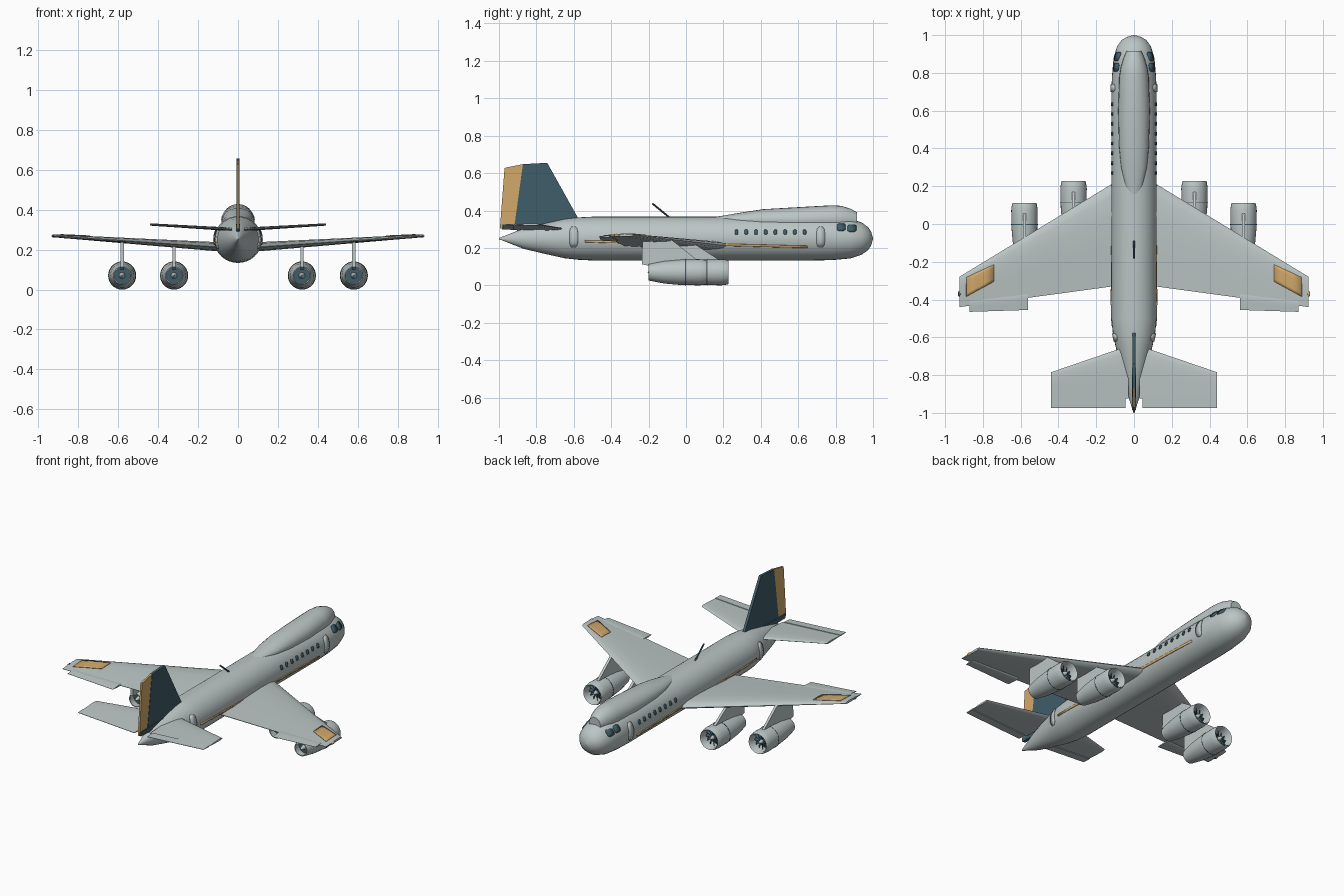
import bpy, bmesh, math
from mathutils import Vector

if "Cube" in bpy.data.objects:
    bpy.data.objects.remove(bpy.data.objects["Cube"])


def mat(name, c):
    m = bpy.data.materials.new(name)
    m.diffuse_color = (*c, 1)
    m.use_nodes = True
    m.node_tree.nodes["Principled BSDF"].inputs["Base Color"].default_value = m.diffuse_color
    return m


GREY = mat("hull_grey", (0.50, 0.56, 0.56))
DARK = mat("dark_teal", (0.05, 0.11, 0.14))
ORANGE = mat("orange", (0.65, 0.40, 0.15))


def make(name, verts, faces, m=GREY, angle=35, solid=0):
    me = bpy.data.meshes.new(name)
    me.from_pydata([tuple(v) for v in verts], [], faces)
    bm = bmesh.new()
    bm.from_mesh(me)
    bmesh.ops.recalc_face_normals(bm, faces=bm.faces)
    bm.to_mesh(me)
    bm.free()
    ob = bpy.data.objects.new(name, me)
    bpy.context.collection.objects.link(ob)
    me.materials.append(m)
    bpy.ops.object.select_all(action='DESELECT')
    bpy.context.view_layer.objects.active = ob
    ob.select_set(True)
    bpy.ops.object.shade_smooth_by_angle(angle=math.radians(angle))
    if solid:
        s = ob.modifiers.new("thickness", 'SOLIDIFY')
        s.thickness, s.offset = solid, 0
    return ob


def loft(name, rings, m=GREY, angle=35, caps=True):
    """Skin a list of equal-length closed rings."""
    n = len(rings[0])
    verts = [p for r in rings for p in r]
    faces = [(i*n+j, i*n+(j+1) % n, (i+1)*n+(j+1) % n, (i+1)*n+j)
             for i in range(len(rings)-1) for j in range(n)]
    if caps:
        faces += [tuple(range(n)), tuple(range(len(verts)-n, len(verts)))]
    return make(name, verts, faces, m, angle)


def ring(x, y, z, rx, rz, n=32):
    return [(x+rx*math.cos(2*math.pi*k/n), y, z+rz*math.sin(2*math.pi*k/n)) for k in range(n)]


def foil(x, y0, y1, z, t):
    """Airfoil section: leading edge y0, trailing edge y1, thickness t."""
    prof = [(0, 0), (.03, .28), (.12, .46), (.3, .5), (.55, .38), (.8, .18), (1, .04)]
    pts = prof + [(u, -v*.8) for u, v in prof[:0:-1]]
    return [(x, y0+(y1-y0)*u, z+v*t) for u, v in pts]


def plate(name, pts, half, x=0, m=GREY):
    """Side-profile polygon (y, z) extruded across x."""
    return loft(name, [[(x+s*half, y, z) for y, z in pts] for s in (-1, 1)], m)


# fuselage: y, half width, half height
HULL = [(1, .003, .003), (.99, .038, .036), (.975, .064, .06), (.94, .09, .086), (.88, .108, .106),
        (.78, .117, .115), (.68, .12, .117), (-.5, .12, .117), (-.58, .112, .113), (-.65, .097, .105),
        (-.78, .067, .076), (-.87, .043, .054), (-1, .003, .003)]
CZ = .25
loft("fuselage", [ring(0, y, CZ, a, b) for y, a, b in HULL])

# upper deck hump: y, half width, top z, bottom z
HUMP = [(.14, .02, .364, .345), (.2, .045, .373, .33), (.3, .068, .39, .31), (.41, .079, .407, .29),
        (.6, .084, .418, .28), (.78, .078, .428, .28), (.83, .07, .425, .28), (.88, .055, .41, .29),
        (.915, .04, .39, .30)]
loft("upper_deck", [ring(0, y, (t+b)/2, a, (t-b)/2, 24) for y, a, t, b in HUMP])


def hull_x(y, z):
    for (ya, a, b), (yb, c, d) in zip(HULL, HULL[1:]):
        if yb <= y <= ya:
            f = (ya-y)/(ya-yb)
            rx, rz = a+(c-a)*f, b+(d-b)*f
            return rx*math.sqrt(max(0, 1-((z-CZ)/rz)**2))


def patch(name, s, pairs, m, solid=.006):
    """Strip of (y, z) pairs wrapped onto the hull side s."""
    verts = [(s*(hull_x(y, z)+.001), y, z) for pr in pairs for y, z in pr]
    faces = [(2*i, 2*i+1, 2*i+3, 2*i+2) for i in range(len(pairs)-1)]
    make(name, verts, faces, m, 30, solid)


def rounded(y, z, w, h, n=8):
    out = []
    for i in range(n+1):
        v = -math.cos(math.pi*i/n)
        k = w/2*max(.45, (1-abs(v)**5)**.4 if abs(v) < 1 else 0)
        out.append(((y-k, z+v*h/2), (y+k, z+v*h/2)))
    return out


def tail_y(x):
    return -.305-.125*x/.925-.01


for s, side in ((1, "right"), (-1, "left")):
    # windows, doors and stripe
    for i in range(8):
        patch(f"{side}_cabin_window_{i}", s, rounded(.27+.052*i, .284, .018, .026), DARK)
    patch(f"{side}_cockpit_window_rear", s, rounded(.83, .31, .046, .038), DARK, .008)
    patch(f"{side}_cockpit_window_front", s, rounded(.887, .305, .048, .038), DARK, .008)
    for y, d in ((.72, "front"), (-.6, "rear")):
        patch(f"{side}_{d}_door", s, rounded(y, .258, .044, .108, 12), GREY, .008)
    patch(f"{side}_stripe", s, [((-.54+.119*i, .23-.003*i), (-.54+.119*i, .241-.003*i))
                                for i in range(11)], ORANGE)

    # wing
    def wing(x):
        f = (x-.12)/.805
        return .21-.49*f, tail_y(x), .213+.055*f, .05-.034*f
    secs = []
    for x in (.03, .12, .32, .58, .8, .925):
        y0, y1, z, t = wing(x)
        secs.append(foil(s*x, y0, y1, z, t))
    loft(f"{side}_wing", secs)
    # flap behind the trailing edge
    loft(f"{side}_flap", [foil(s*x, tail_y(x)+.03, y1, wing(x)[2]-.003, .012)
                          for x, y1 in ((.56, -.455), (.87, -.465))])

    # orange wing panel, just above the upper skin
    def skin(x, y, up):
        y0, y1, z, t = wing(x)
        u = (y-y0)/(y1-y0)
        prof = [(0, 0), (.03, .28), (.12, .46), (.3, .5), (.55, .38), (.8, .18), (1, .04)]
        for (a, b), (c, d) in zip(prof, prof[1:]):
            if a <= u <= c:
                return (s*x, y, z+t*(b+(d-b)*(u-a)/(c-a))+up)
    verts, n = [], 6
    for x, a, b in ((.742, -.215, -.305), (.79, -.237, -.331), (.84, -.26, -.358), (.888, -.283, -.385)):
        verts += [skin(x, a+(b-a)*k/n, .002) for k in range(n+1)]
    faces = [(r*(n+1)+k, r*(n+1)+k+1, (r+1)*(n+1)+k+1, (r+1)*(n+1)+k) for r in range(3) for k in range(n)]
    make(f"{side}_wing_panel", verts, faces, ORANGE, 35, .003)
    # wing tip light
    loft(f"{side}_tip_light", [ring(s*.925, -.37+.016*math.sin(a), .268, .008*math.cos(a), .008*math.cos(a), 12)
                               for a in (-1.5, -.9, -.4, 0, .4, .9, 1.5)], DARK if s < 0 else ORANGE)

    # tailplane and elevator
    loft(f"{side}_tailplane", [foil(s*.03, -.645, -.925, .300, .02), foil(s*.44, -.785, -.925, .325, .013)])
    plate_pts = [[(s*x, -.92, z+h), (s*x, -.975, z+.001), (s*x, -.975, z-.001), (s*x, -.92, z-h)]
                 for x, z, h in ((.045, .301, .005), (.44, .325, .004))]
    loft(f"{side}_elevator", plate_pts)

    # engines
    for ex, f, pos in ((.32, .228, "inner"), (.58, .112, "outer")):
        x, z, nm = s*ex, .07, f"{side}_{pos}_engine"

        def lathe(part, prof, m, caps=False, n=28):
            loft(nm+part, [ring(x, f+dy, z, r, r, n) for dy, r in prof], m, 35, caps)
        lathe("_nacelle", [(-.10, .05), (-.01, .056), (0, .062), (-.008, .066), (-.04, .07), (-.14, .068),
                           (-.23, .06), (-.312, .044), (-.312, .039), (-.25, .042)], GREY)
        lathe("_intake_band", [(-.113, .0695), (-.113, .0705), (-.117, .0705), (-.117, .0685)], DARK)
        lathe("_intake_back", [(-.075, .052), (-.08, .052)], DARK, True)
        lathe("_exhaust_back", [(-.27, .041), (-.265, .041)], DARK, True)
        lathe("_fan_hub", [(-.075, .016), (-.045, .014), (-.02, .007), (-.01, .001)], GREY, True, 16)
        lathe("_exhaust_cone", [(-.268, .016), (-.295, .011), (-.318, .002)], GREY, True, 16)
        # fan blades, one twisted quad each
        bv, bf = [], []
        for k in range(12):
            a = 2*math.pi*k/12
            d, t = Vector((math.cos(a), 0, math.sin(a))), Vector((-math.sin(a), 0, math.cos(a)))
            for r, w, q in ((.012, -.002, -.04), (.053, -.007, -.045), (.053, .007, -.06), (.012, .002, -.06)):
                bv.append(Vector((x, f+q, z))+d*r+t*w)
            bf.append(tuple(range(4*k, 4*k+4)))
        make(nm+"_fan_blades", bv, bf, DARK, 35, .002)
        zt = wing(ex)[2]
        plate(nm+"_pylon", [(f-.05, .13), (f-.06, .142), (f-.19, zt), (f-.345, zt-.002),
                            (f-.348, .112), (f-.28, .10)], .008, x)

# fin and rudder
def blade(name, pts, m, half=.008):
    plate(name, pts, half, 0, m)


blade("tail_fin", [(-.56, .345), (-.58, .365), (-.742, .655), (-.872, .648), (-.915, .335), (-.9, .28), (-.68, .30)], DARK)
blade("rudder", [(-.872, .648), (-.97, .628), (-.995, .305), (-.918, .305), (-.915, .335)], ORANGE, .006)
# dark fairing plates between fin and tailplane
blade("fin_base", [(-.68, .305), (-.72, .33), (-.985, .325), (-.985, .298), (-.8, .295)], DARK, .01)

# antenna mast
a, b = Vector((0, -.085, .36)), Vector((0, -.18, .438))
up = (b-a).cross(Vector((1, 0, 0))).normalized()
loft("antenna", [[p+Vector((.005, 0, 0))*math.cos(k*math.pi/4)+up*.005*math.sin(k*math.pi/4)
                  for k in range(8)] for p in (a, b)], DARK)
